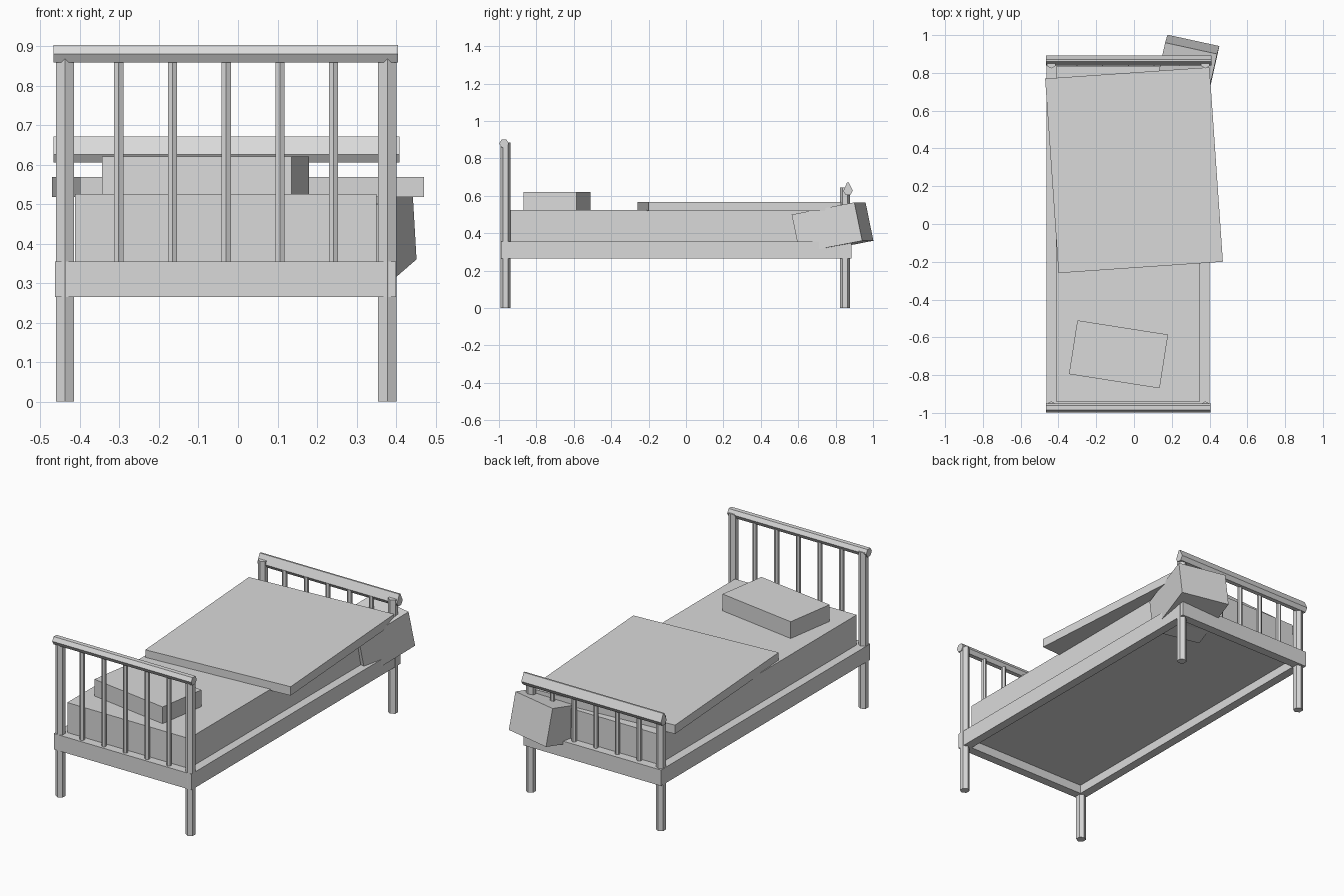
import bpy
import bmesh
from math import cos, sin, pi, radians
from mathutils import Vector, Matrix

cube = bpy.data.objects.get("Cube")
if cube:
    bpy.data.objects.remove(cube, do_unlink=True)

mat = bpy.data.materials.new("light grey")
mat.use_nodes = True
GREY = (0.7, 0.7, 0.7, 1)
mat.diffuse_color = GREY
mat.node_tree.nodes["Principled BSDF"].inputs["Base Color"].default_value = GREY


def finish(name, bm):
    bmesh.ops.recalc_face_normals(bm, faces=bm.faces)
    mesh = bpy.data.meshes.new(name)
    bm.to_mesh(mesh)
    bm.free()
    mesh.materials.append(mat)
    obj = bpy.data.objects.new(name, mesh)
    bpy.context.scene.collection.objects.link(obj)
    return obj


def box(name, center, size, turn=0.0):
    bm = bmesh.new()
    m = (Matrix.Translation(center) @ Matrix.Rotation(radians(turn), 4, 'Z')
         @ Matrix.Diagonal((*size, 1)))
    bmesh.ops.create_cube(bm, size=1, matrix=m)
    return finish(name, bm)


def bounds(name, lo, hi):
    lo, hi = Vector(lo), Vector(hi)
    return box(name, (lo + hi) / 2, hi - lo)


def prism(name, profile, direction):
    """Extrude a closed loop of points along a direction."""
    bm = bmesh.new()
    face = bm.faces.new([bm.verts.new(p) for p in profile])
    new = bmesh.ops.extrude_face_region(bm, geom=[face], use_keep_orig=True)["geom"]
    bmesh.ops.translate(bm, vec=direction,
                        verts=[g for g in new if isinstance(g, bmesh.types.BMVert)])
    return finish(name, bm)


def hexagon(r):
    return [(r * cos(i * pi / 3), r * sin(i * pi / 3)) for i in range(6)]


def upright(name, x, y, z0, z1, r):
    # a corner of the hexagon points to the front
    return prism(name, [(x + v, y + u, z0) for u, v in hexagon(r)], (0, 0, z1 - z0))


# Bed frame boards
LEFT, RIGHT, FRONT, BACK = 0.40, -0.463, -0.99, 0.885
Z0, Z1, W = 0.265, 0.355, 0.05
bounds("left_side_board", (LEFT - W, FRONT, Z0), (LEFT, BACK, Z1))
bounds("right_side_board", (RIGHT, FRONT, Z0), (RIGHT + W, BACK, Z1))
bounds("front_board", (RIGHT + W, FRONT, Z0), (LEFT - W, FRONT + W, Z1))
bounds("back_board", (RIGHT + W, BACK - W, Z0), (LEFT - W, BACK, Z1))

# Posts and slats at both ends
POST_R, STEP, FIRST = 0.0265, 0.136, -0.438
for end, y, top in (("head", -0.965, 0.885), ("foot", 0.85, 0.645)):
    for i in range(7):
        x = FIRST + i * STEP
        if i in (0, 6):
            upright(f"{end}_post_{i}", x, y, 0, top, POST_R)
        else:
            upright(f"{end}_slat_{i}", x, y, Z1 - 0.02, top - 0.02, 0.0135)

# Top rails; the foot rail has a raised crest
head = [(-0.467, -0.973 + u, 0.88 + v) for u, v in hexagon(0.0255)]
prism("head_rail", head, (0.872, 0, 0))
crest = [(0.84, 0.625), (0.853, 0.605), (0.878, 0.605),
         (0.892, 0.627), (0.871, 0.671), (0.861, 0.671)]
prism("foot_rail", [(-0.467, y, z) for y, z in crest], (0.876, 0, 0))

# Bedding
bounds("mattress", (RIGHT + W, FRONT + W, 0.315), (LEFT - W, BACK - W, 0.525))
box("blanket", (0, 0.285, 0.543), (0.872, 1.032, 0.05), 3.95)
box("pillow", (-0.082, -0.69, 0.5725), (0.486, 0.288, 0.095), -8.9)

# Second pillow, tilted and pushed through the foot corner
corner = Vector((0.44, 0.90, 0.565))
across = Vector((-0.275, 0.06, 0))
along = Vector((-0.075, -0.335, -0.065))
down = Vector((0.012, 0.042, -0.205))
prism("tilted_pillow",
      [corner, corner + across, corner + across + along, corner + along], down)
